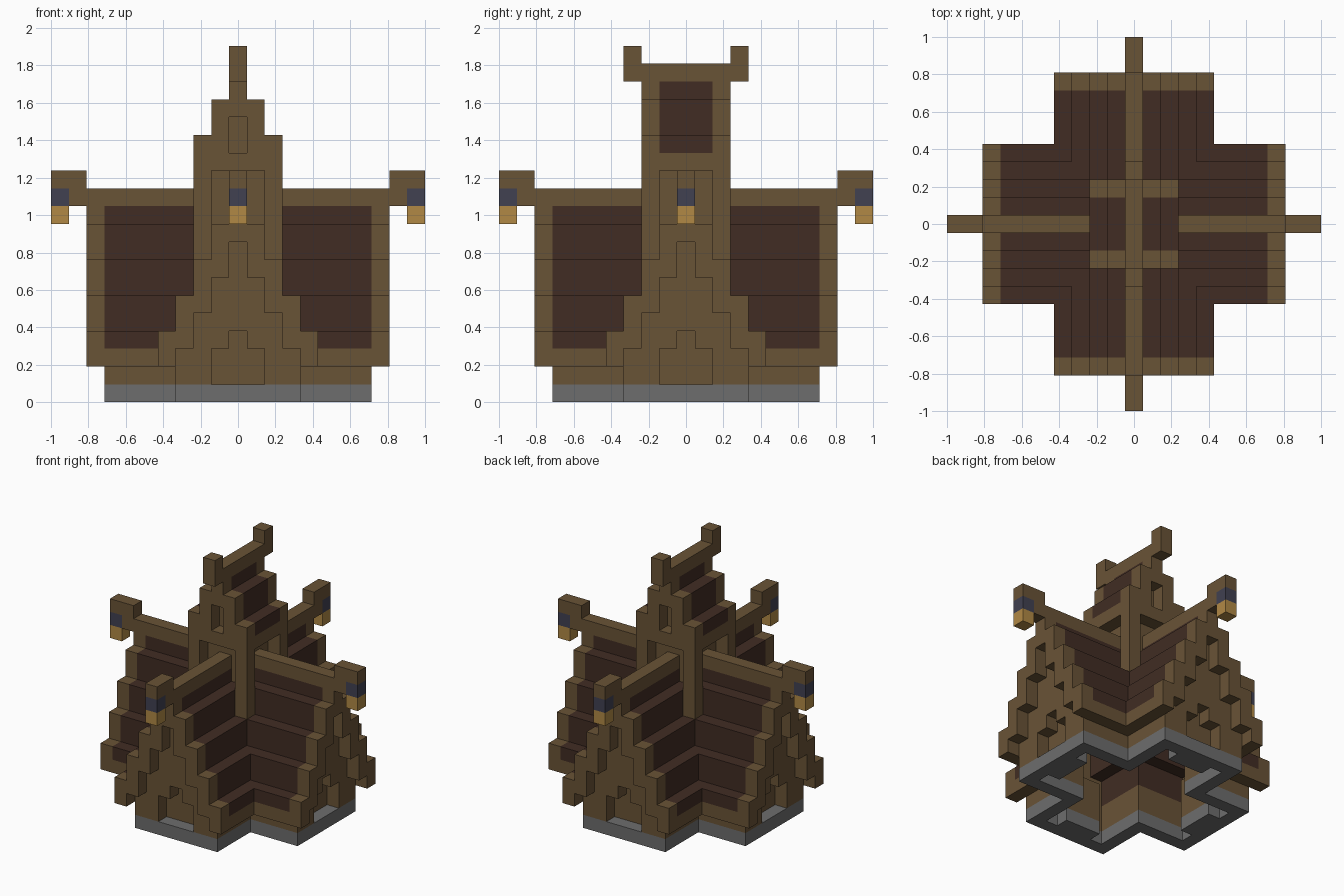
import bpy, bmesh
from math import radians
from mathutils import Vector

cube = bpy.data.objects.get("Cube")
if cube:
    bpy.data.objects.remove(cube, do_unlink=True)

U = 2 / 21          # side of one building block
SPAN = range(-10, 11)


def linear(c):
    c /= 255
    return c / 12.92 if c <= 0.04045 else ((c + 0.055) / 1.055) ** 2.4


def material(name, *rgb):
    m = bpy.data.materials.new(name)
    m.use_nodes = True
    colour = (*[linear(c) for c in rgb], 1)
    m.diffuse_color = colour
    bsdf = m.node_tree.nodes["Principled BSDF"]
    bsdf.inputs["Base Color"].default_value = colour
    bsdf.inputs["Roughness"].default_value = 0.9
    return m


wood = material("brown_wood", 105, 83, 54)
shingle = material("dark_shingle", 65, 44, 35)
stone = material("grey_stone", 109, 109, 109)
iron = material("blue_iron", 65, 65, 81)
glow = material("amber_glow", 177, 137, 69)

blocks = {}         # cell -> (part name, material)


def put(part, mat, x, y, z0, z1):
    """Stack blocks from level z0 up to and including z1."""
    for z in range(z0, z1 + 1):
        blocks[x, y, z] = (part, mat)


def mirrored(part, mat, xs, ys, z0, z1):
    """Fill a region and its reflections in x and y."""
    for x in xs:
        for y in ys:
            for sx in (-1, 1):
                for sy in (-1, 1):
                    put(part, mat, sx * x, sy * y, z0, z1)


def eave_level(k):
    """Lowest and highest roof level at k blocks from the ridge."""
    return (2 if k == 4 else 9 - 2 * k), 11 - 2 * k


# Cross-shaped body: k runs across an arm, t along it
for x in SPAN:
    for y in SPAN:
        k, t = sorted((abs(x), abs(y)))
        if k > 4 or t > 8:
            continue
        low, high = eave_level(k)

        # Stone footing and timber walls
        door = t == 6 and k <= 1
        if (k <= 3 and t == 7) or (k == 3 and t < 7) or door:
            put("foundation", stone, x, y, 0, 0)
            if door:
                put("doors", wood, x, y, 1, 3)
            else:
                opening = {0: 3, 1: 2}.get(k, 0) if t == 7 else 0
                put("walls", wood, x, y, opening + 1, low - 1 if t == 7 else 2)

        # Stepped roof with wooden gable boards, eaves and ridge
        if t == 8:
            put("gable_boards", wood, x, y, low, high)
        else:
            put("main_roof", shingle, x, y, low, high)
            if k == 4:
                put("eaves", wood, x, y, 2, 2)
            if k == 0:
                put("ridge_beams", wood, x, y, 11, 11)

# Brackets and hanging lanterns on the four arm ends
for dx, dy in ((1, 0), (-1, 0), (0, 1), (0, -1)):
    put("brackets", wood, 9 * dx, 9 * dy, 11, 12)
    put("brackets", wood, 10 * dx, 10 * dy, 12, 12)
    put("lanterns", iron, 10 * dx, 10 * dy, 11, 11)
    put("lanterns", glow, 10 * dx, 10 * dy, 10, 10)

# Tower: core, corner posts and ring beam
mirrored("tower_core", wood, range(2), range(2), 10, 15)
mirrored("tower_posts", wood, [2], [2], 8, 14)
mirrored("tower_beam", wood, [2], range(2), 13, 13)
mirrored("tower_beam", wood, range(2), [2], 13, 13)

# Tower roof, gables and finials
mirrored("tower_roof", shingle, [2], range(2), 14, 14)
mirrored("tower_roof", shingle, [1], range(2), 14, 16)
mirrored("tower_roof", shingle, [0], range(2), 16, 17)
mirrored("tower_gables", wood, [1], [2], 13, 16)
mirrored("tower_gables", wood, [0], [2], 16, 18)
mirrored("tower_ridge", wood, [0], range(2), 18, 18)
mirrored("finials", wood, [0], [3], 18, 19)


def build(part):
    """Make one object from the exposed sides of a part's blocks."""
    bm = bmesh.new()
    corners, mats = {}, []

    def vert(p):
        key = tuple(round(2 * c) for c in p)
        if key not in corners:
            corners[key] = bm.verts.new(p * U)
        return corners[key]

    for cell, (name, mat) in blocks.items():
        if name != part:
            continue
        if mat not in mats:
            mats.append(mat)
        centre = Vector(cell) + Vector((0, 0, 0.5))
        for axis in range(3):
            for sign in (-1, 1):
                n = Vector((0, 0, 0))
                n[axis] = sign
                if tuple(int(c) for c in Vector(cell) + n) in blocks:
                    continue
                a = Vector((0, 0, 0))
                a[(axis + 1) % 3] = 0.5
                b = n.cross(a)
                mid = centre + n / 2
                face = bm.faces.new([vert(mid + o) for o in
                                     (-a - b, a - b, a + b, b - a)])
                face.material_index = mats.index(mat)

    # Merge coplanar block sides into broad flat faces
    bmesh.ops.dissolve_limit(bm, angle_limit=radians(1), verts=bm.verts[:],
                             edges=bm.edges[:], delimit={'NORMAL', 'MATERIAL'})
    mesh = bpy.data.meshes.new(part)
    bm.to_mesh(mesh)
    bm.free()
    for m in mats:
        mesh.materials.append(m)
    bpy.context.collection.objects.link(bpy.data.objects.new(part, mesh))


for part in dict.fromkeys(name for name, _ in blocks.values()):
    build(part)
